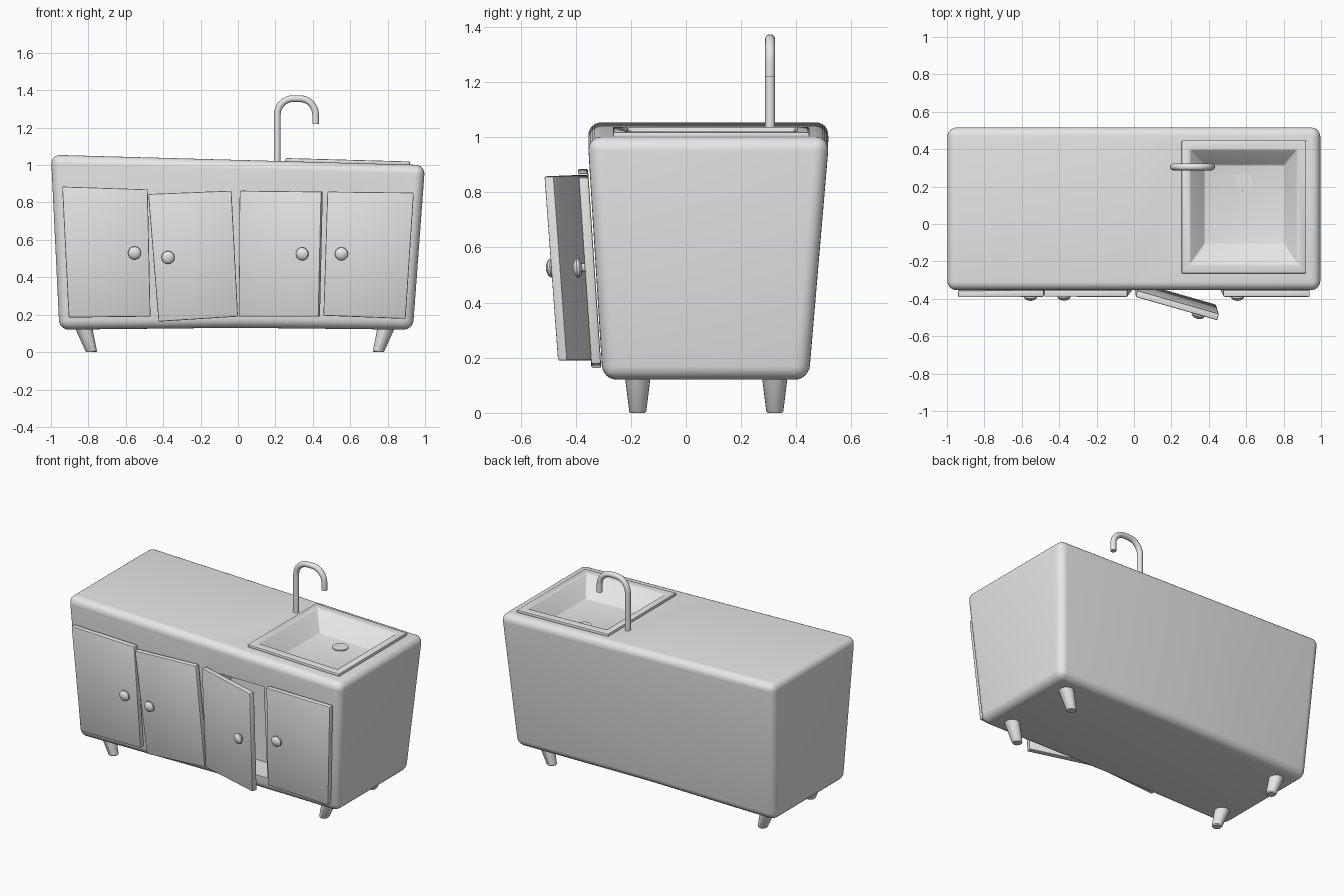
import bpy, bmesh, math
from mathutils import Vector

if "Cube" in bpy.data.objects:
    bpy.data.objects.remove(bpy.data.objects["Cube"], do_unlink=True)

grey = bpy.data.materials.new("light_grey")
grey.use_nodes = True
grey.diffuse_color = (0.8, 0.8, 0.8, 1)
grey.node_tree.nodes["Principled BSDF"].inputs["Base Color"].default_value = (0.8, 0.8, 0.8, 1)


def top(x):
    """Height of the sloping worktop."""
    return 1.0275 - 0.0275 * x


def activate(ob):
    bpy.ops.object.select_all(action='DESELECT')
    ob.select_set(True)
    bpy.context.view_layer.objects.active = ob


def apply_modifiers(ob):
    activate(ob)
    for m in list(ob.modifiers):
        bpy.ops.object.modifier_apply(modifier=m.name)


def loft(name, rings, bevel=0, segments=3):
    """Closed solid through equal-sized rings of points, with optional rounding."""
    bm = bmesh.new()
    loops = [[bm.verts.new(p) for p in ring] for ring in rings]
    n = len(loops[0])
    for a, b in zip(loops, loops[1:]):
        for i in range(n):
            j = (i + 1) % n
            bm.faces.new((a[i], a[j], b[j], b[i]))
    bm.faces.new(loops[0])
    bm.faces.new(loops[-1])
    bmesh.ops.recalc_face_normals(bm, faces=bm.faces[:])
    mesh = bpy.data.meshes.new(name)
    bm.to_mesh(mesh)
    bm.free()
    ob = bpy.data.objects.new(name, mesh)
    bpy.context.collection.objects.link(ob)
    mesh.materials.append(grey)
    if bevel:
        m = ob.modifiers.new("round", 'BEVEL')
        m.width, m.segments, m.limit_method = bevel, segments, 'ANGLE'
        m.angle_limit = math.radians(25)
        apply_modifiers(ob)
    return ob


def smooth(ob):
    activate(ob)
    bpy.ops.object.shade_smooth_by_angle(angle=math.radians(35))


def spun(name, start, axis, profile, sides=24):
    """Turned part: profile of (distance along axis, radius)."""
    axis = Vector(axis).normalized()
    u = axis.orthogonal().normalized()
    v = axis.cross(u)
    angles = [2 * math.pi * i / sides for i in range(sides)]
    ob = loft(name, [[Vector(start) + axis * d + (u * math.cos(a) + v * math.sin(a)) * r
                      for a in angles] for d, r in profile])
    smooth(ob)
    return ob


def rect(x0, x1, y0, y1, dz, grow=0):
    """Rectangle following the worktop slope."""
    corners = ((x0 - grow, y0 - grow), (x1 + grow, y0 - grow),
               (x1 + grow, y1 + grow), (x0 - grow, y1 + grow))
    return [(x, y, top(x) + dz) for x, y in corners]


def cut(body, cutter):
    cutter.hide_render = True
    m = body.modifiers.new("cut", 'BOOLEAN')
    m.object, m.operation, m.solver = cutter, 'DIFFERENCE', 'EXACT'
    apply_modifiers(body)
    bpy.data.objects.remove(cutter, do_unlink=True)


# Cabinet body: tapered rounded box with a slightly arched underside
stations = ((-0.955, -1, 0.12), (-0.01, 0, 0.13), (0.935, 1, 0.12))
body = loft("cabinet_body", [[(xb, -0.302, zb), (xb, 0.445, zb), (xt, 0.52, top(xt)),
                              (xt, -0.357, top(xt))] for xb, xt, zb in stations], 0.05, 6)

# Openings for the basin and behind the open door
mouth = (0.30, 0.873, -0.215, 0.397)
floor = (0.377, 0.803, -0.107, 0.315)
rim = (0.255, 0.92, -0.265, 0.447)
cut(body, loft("basin_cutter", [rect(*floor, -0.12, 0.03), rect(*mouth, 0.05, 0.03)]))
cut(body, loft("cupboard_cutter", [[(0.04, y, 0.22), (0.43, y, 0.22), (0.43, y, 0.835),
                                    (0.04, y, 0.835)] for y in (-0.6, -0.13)]))
smooth(body)

# Sink with raised rim and sloping walls
sink = loft("sink", [rect(*floor, -0.105, 0.012), rect(*mouth, -0.005, 0.012),
                     rect(*rim, -0.005), rect(*rim, 0.017),
                     rect(*mouth, 0.017), rect(*floor, -0.095)], 0.006, 2)
smooth(sink)
spun("drain", (0.587, 0.225, top(0.587) - 0.1), (0.0275, 0, 1), [(0, 0.048), (0.012, 0.048)])

# Tap: bent tube with rounded corners
path = [Vector((0.21, 0.305, 1.0)), Vector((0.21, 0.305, 1.27))]
for cx, start in ((0.295, 180), (0.33, 90)):
    for i in range(9):
        a = math.radians(start - i * 90 / 8)
        path.append(Vector((cx + 0.085 * math.cos(a), 0.305, 1.27 + 0.085 * math.sin(a))))
path.append(Vector((0.415, 0.305, 1.22)))
rings = []
for i, p in enumerate(path):
    t = (path[min(i + 1, len(path) - 1)] - path[max(i - 1, 0)]).normalized()
    side = Vector((0, 1, 0))
    up = t.cross(side)
    rings.append([p + 0.018 * (side * math.cos(k * math.pi / 8) + up * math.sin(k * math.pi / 8))
                  for k in range(16)])
smooth(loft("tap", rings))


# Doors: crooked panels; swing pulls the right edge outwards
def front_y(z):
    return -0.345 - 0.067 * (z - 0.19)


def door(name, corners, knob, swing=0):
    x0 = corners[0][0]
    width = corners[1][0] - x0

    def face_y(x, z):
        return front_y(z) - swing * (x - x0) / width

    slant = math.atan2(swing, width)
    back = Vector((math.sin(slant), math.cos(slant), 0)) * 0.036
    front = [Vector((x, face_y(x, z), z)) for x, z in corners]
    smooth(loft(name, [front, [p + back for p in front]], 0.006, 2))
    kx, kz = knob
    out = -back.normalized() - Vector((0, 0, 0.067))
    spun(name + "_knob", (kx, face_y(kx, kz) + 0.004, kz), out,
         [(0, 0.016), (0.014, 0.016), (0.017, 0.028), (0.024, 0.035), (0.032, 0.034),
          (0.040, 0.026), (0.045, 0.014), (0.047, 0.004)])


door("right_outer_door", [(-0.94, 0.885), (-0.483, 0.87), (-0.468, 0.19), (-0.905, 0.185)],
     (-0.553, 0.532))
door("right_inner_door", [(-0.48, 0.845), (-0.035, 0.863), (0.0, 0.19), (-0.425, 0.163)],
     (-0.374, 0.508))
door("left_inner_door", [(0.008, 0.863), (0.445, 0.858), (0.43, 0.19), (0.003, 0.19)],
     (0.35, 0.527), 0.125)
door("left_outer_door", [(0.478, 0.858), (0.94, 0.853), (0.896, 0.178), (0.457, 0.195)],
     (0.553, 0.527))

# Tapered splayed legs
for side, foot, head in (("right", -0.785, -0.835), ("left", 0.752, 0.802)):
    for place, y in (("front", -0.175), ("back", 0.322)):
        ring = [(math.cos(k * math.pi / 10), math.sin(k * math.pi / 10)) for k in range(20)]
        smooth(loft(f"{place}_{side}_leg",
                    [[(x + c * r, y + s * r, z) for c, s in ring]
                     for x, r, z in ((foot, 0.026, 0), (foot, 0.031, 0.006), (head, 0.05, 0.16))]))
